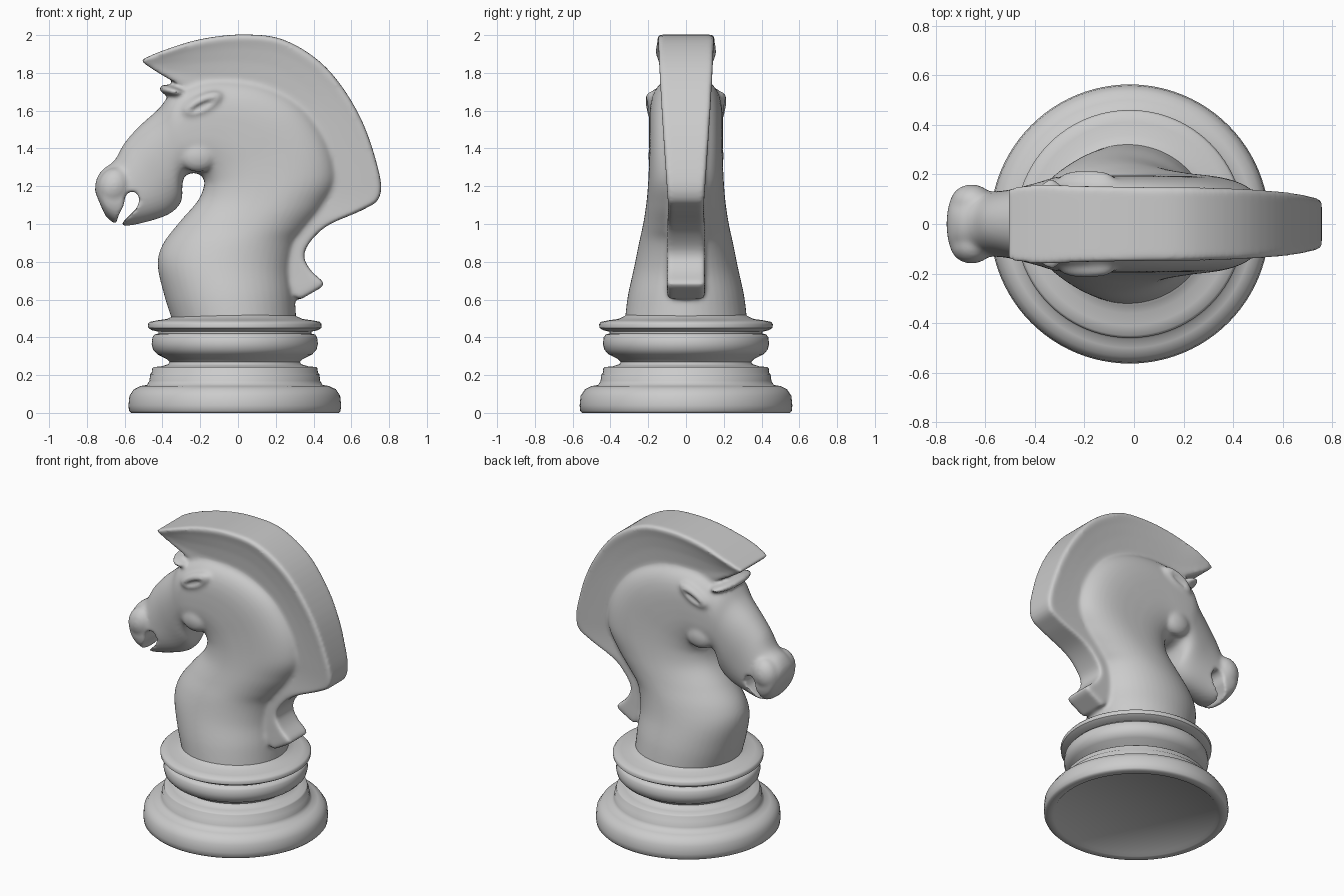
import bpy, bmesh, math
from mathutils import Vector, Matrix

if "Cube" in bpy.data.objects:
    bpy.data.objects.remove(bpy.data.objects["Cube"])


def make_object(name, bm):
    bmesh.ops.recalc_face_normals(bm, faces=bm.faces[:])
    me = bpy.data.meshes.new(name)
    bm.to_mesh(me)
    bm.free()
    ob = bpy.data.objects.new(name, me)
    bpy.context.collection.objects.link(ob)
    return ob


def smooth_rows(rows, steps=6):
    """Catmull-Rom interpolation through rows of numbers."""
    out = []
    for i in range(len(rows) - 1):
        p = [rows[max(i - 1, 0)], rows[i], rows[i + 1], rows[min(i + 2, len(rows) - 1)]]
        for s in range(steps):
            t = s / steps
            out.append([0.5 * (2 * b + (c - a) * t + (2 * a - 5 * b + 4 * c - d) * t * t
                               + (3 * b - a - 3 * c + d) * t ** 3) for a, b, c, d in zip(*p)])
    return out + [list(rows[-1])]


def loft(bm, rings):
    loops = [[bm.verts.new(p) for p in r] for r in rings]
    n = len(loops[0])
    for a, b in zip(loops, loops[1:]):
        for i in range(n):
            j = (i + 1) % n
            bm.faces.new((a[i], a[j], b[j], b[i]))
    bm.faces.new(loops[0][::-1])
    bm.faces.new(loops[-1])


def ellipsoid(bm, loc, scale, ry=0.0):
    m = Matrix.Translation(loc) @ Matrix.Rotation(ry, 4, 'Y') @ Matrix.Diagonal((*scale, 1))
    bmesh.ops.create_icosphere(bm, subdivisions=4, radius=1, matrix=m)


# Turned base
profile = [(0, .015), (.49, .015), (.505, 0), (.55, 0), (.56, .01), (.563, .04), (.558, .09), (.535, .125),
           (.50, .142), (.465, .148), (.452, .17), (.448, .205), (.44, .212), (.438, .235),
           (.43, .243), (.39, .246), (.352, .258), (.345, .27), (.36, .285), (.41, .31),
           (.433, .335), (.44, .365), (.436, .40), (.425, .415), (.405, .42), (.405, .43),
           (.44, .438), (.458, .45), (.46, .47), (.45, .482), (.41, .49), (.36, .497),
           (.33, .51), (.30, .53), (0, .53)]
bm = bmesh.new()
vs = [bm.verts.new((r, 0, z)) for r, z in profile]
es = [bm.edges.new(e) for e in zip(vs, vs[1:])]
bmesh.ops.spin(bm, geom=vs + es, cent=(0, 0, 0), axis=(0, 0, 1), angle=2 * math.pi, steps=96)
bmesh.ops.remove_doubles(bm, verts=bm.verts[:], dist=1e-4)
base = make_object("turned_base", bm)
base.location.x = -0.017

# Neck and head: rings of front x,z / back x,z / half width / squareness
sections = [
    (-.345, .48, .31, .48, .325, 2), (-.39, .62, .30, .62, .308, 2), (-.425, .78, .29, .76, .275, 2),
    (-.40, .89, .32, .90, .25, 2), (-.31, 1.01, .38, .98, .228, 2.1), (-.215, 1.12, .47, 1.10, .21, 2.3),
    (-.18, 1.20, .53, 1.25, .20, 2.7), (-.185, 1.245, .48, 1.45, .195, 3), (-.21, 1.265, .34, 1.64, .195, 3),
    (-.235, 1.27, .12, 1.75, .195, 3), (-.26, 1.265, -.15, 1.77, .195, 3),
    (-.285, 1.25, -.33, 1.71, .19, 2.6), (-.295, 1.20, -.42, 1.61, .175, 2.3),
    (-.30, 1.12, -.52, 1.52, .158, 2.2), (-.36, 1.055, -.60, 1.43, .14, 2.2),
    (-.48, 1.012, -.655, 1.335, .132, 2.2), (-.61, .99, -.715, 1.29, .14, 2.2),
    (-.685, 1.025, -.75, 1.235, .125, 2.2), (-.715, 1.07, -.757, 1.17, .07, 2)]
rings = []
for x0, z0, x1, z1, w, n in smooth_rows(sections):
    ring = []
    for i in range(48):
        a = 2 * math.pi * i / 48
        c, s = math.cos(a), math.sin(a)
        u = .5 + .5 * math.copysign(abs(c) ** (2 / n), c)
        ring.append((x0 + (x1 - x0) * u, w * math.copysign(abs(s) ** (2 / n), s), z0 + (z1 - z0) * u))
    rings.append(ring)
parts = []
bm = bmesh.new()
loft(bm, rings)
parts.append(make_object("horse_body", bm))

# Mane: inner x,z / outer x,z / root half width / crest half width
strip = [
    (-.49, 1.845, -.515, 1.867, .14, .15), (-.36, 1.765, -.40, 1.917, .125, .165),
    (-.2, 1.70, -.2, 1.978, .115, .158), (0, 1.68, .03, 2.003, .115, .152),
    (.15, 1.64, .25, 1.972, .115, .15), (.30, 1.52, .47, 1.825, .112, .143),
    (.39, 1.38, .645, 1.57, .108, .128), (.43, 1.25, .745, 1.28, .10, .108),
    (.41, 1.17, .748, 1.14, .095, .098), (.36, 1.09, .66, 1.075, .095, .095),
    (.28, .99, .48, .995, .10, .098), (.245, .90, .385, .91, .10, .10), (.235, .81, .35, .83, .10, .10),
    (.26, .71, .385, .755, .10, .10), (.305, .62, .452, .69, .10, .10), (.33, .60, .435, .66, .095, .09)]
rings = []
for x0, z0, x1, z1, r, w in smooth_rows(strip):
    side = [(0, r), (.3, r), (.55, r + .25 * (w - r)), (.8, r + .65 * (w - r)), (.95, w), (1, w * .93)]
    pts = [(t, y) for t, y in side] + [(t, -y) for t, y in reversed(side)]
    rings.append([(x0 + (x1 - x0) * t, y, z0 + (z1 - z0) * t) for t, y in pts])
bm = bmesh.new()
loft(bm, rings)
parts.append(make_object("mane", bm))

# Brow band, eyelids, cheeks and nostril swellings
bm = bmesh.new()
ellipsoid(bm, (-.335, 0, 1.70), (.085, .185, .032), .25)
for s in (-1, 1):
    ellipsoid(bm, (-.19, s * .18, 1.635), (.12, .04, .05), -.45)
    ellipsoid(bm, (-.21, s * .145, 1.36), (.10, .055, .085))
    ellipsoid(bm, (-.655, s * .085, 1.20), (.085, .075, .10), .3)
parts.append(make_object("face_details", bm))

# Cutters for the open mouth and the eye slits
bm = bmesh.new()
mouth = [(-.61, 1.01), (-.535, 1.085), (-.52, 1.13), (-.535, 1.165), (-.565, 1.175), (-.595, 1.155),
         (-.605, 1.10), (-.635, 1.04), (-.655, .96), (-.625, .96)]
loft(bm, [[(x, y, z) for x, z in mouth] for y in (-.3, .3)])
for s in (-1, 1):
    ellipsoid(bm, (-.19, s * .225, 1.622), (.095, .032, .024), -.45)
cutter = make_object("mouth_and_eye_cutter", bm)
cutter.hide_render = True

# Fuse the carved parts into one smooth surface
bpy.ops.object.select_all(action='DESELECT')
for p in parts:
    p.select_set(True)
horse = parts[0]
bpy.context.view_layer.objects.active = horse
bpy.ops.object.join()
horse.name = "horse_head_and_mane"


def remesh(size):
    m = horse.modifiers.new("remesh", 'REMESH')
    m.mode = 'VOXEL'
    m.voxel_size = size


remesh(.011)
cut = horse.modifiers.new("carve", 'BOOLEAN')
cut.operation, cut.object, cut.solver = 'DIFFERENCE', cutter, 'MANIFOLD'
remesh(.0105)
sm = horse.modifiers.new("soften", 'SMOOTH')
sm.factor, sm.iterations = .5, 7
for m in list(horse.modifiers):
    bpy.ops.object.modifier_apply(modifier=m.name)
bpy.data.objects.remove(cutter)

# Shading
for ob in (base, horse):
    bpy.ops.object.select_all(action='DESELECT')
    ob.select_set(True)
    bpy.context.view_layer.objects.active = ob
    bpy.ops.object.shade_smooth_by_angle(angle=math.radians(50))
